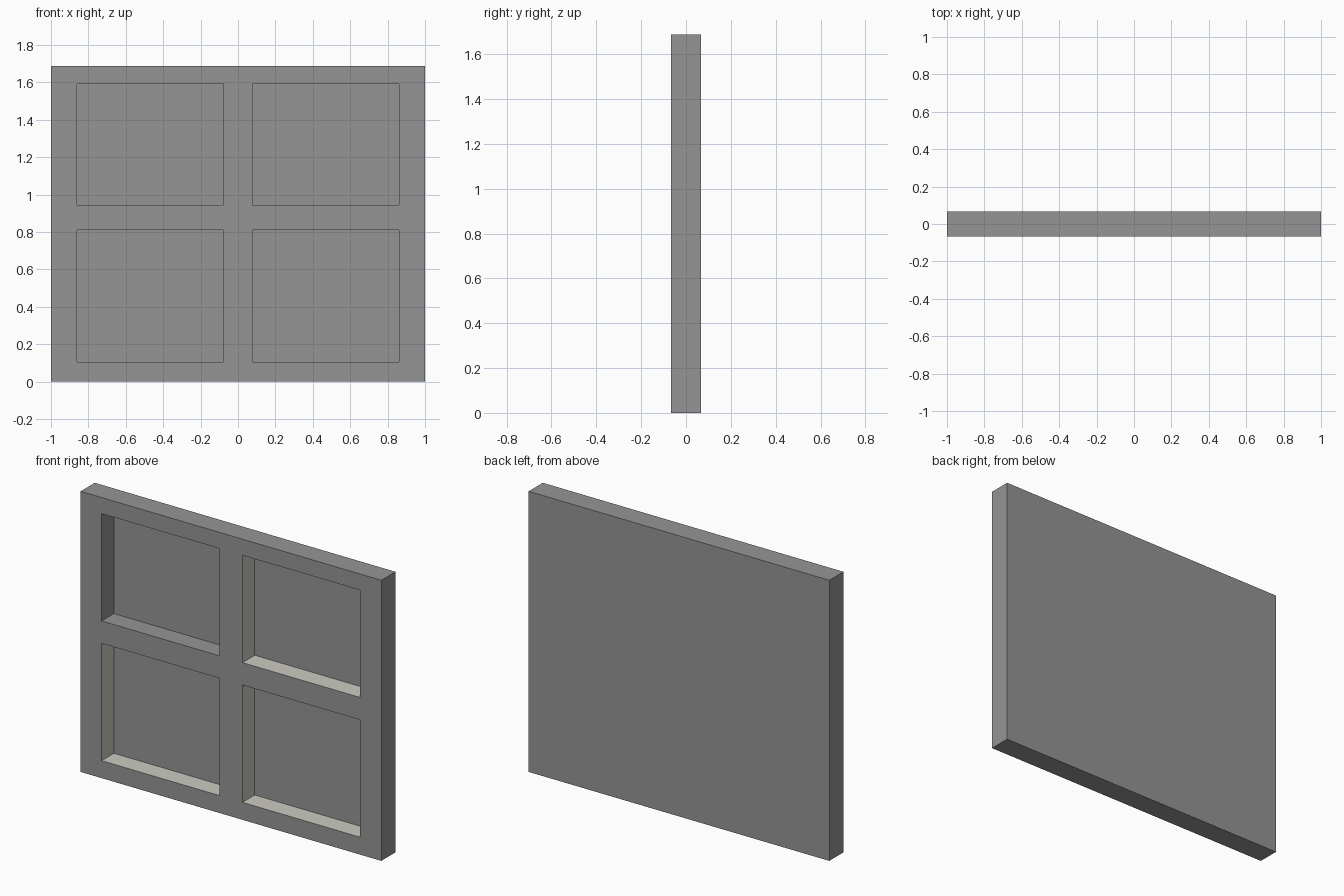
import bpy
import bmesh
from mathutils import Vector

default = bpy.data.objects.get("Cube")
if default:
    bpy.data.objects.remove(default, do_unlink=True)


def make_material(name, color):
    mat = bpy.data.materials.new(name)
    mat.use_nodes = True
    mat.diffuse_color = color
    mat.node_tree.nodes["Principled BSDF"].inputs["Base Color"].default_value = color
    return mat


grey = make_material("grey", (0.30, 0.30, 0.30, 1))
pale = make_material("pale_stone", (0.60, 0.60, 0.54, 1))

# Panel layout: outer edges, recess edges and the central bars
xs = [-1, -0.86, -0.077, 0.077, 0.86, 1]
zs = [0, 0.105, 0.81, 0.945, 1.59, 1.687]
front, back = -0.067, 0.067
recess_depth = 0.116

bm = bmesh.new()
grid = [[bm.verts.new((x, front, z)) for z in zs] for x in xs]

# Front face, keeping the four recess cells
recesses = []
for i in range(5):
    for j in range(5):
        face = bm.faces.new((grid[i][j], grid[i + 1][j],
                             grid[i + 1][j + 1], grid[i][j + 1]))
        if i % 2 and j % 2:
            recesses.append(face)

# Outer sides and back
rim = [e for e in bm.edges if e.is_boundary]
sides = bmesh.ops.extrude_edge_only(bm, edges=rim)["geom"]
bmesh.ops.translate(bm, vec=Vector((0, back - front, 0)),
                    verts=[v for v in sides if isinstance(v, bmesh.types.BMVert)])
bmesh.ops.holes_fill(bm, edges=[e for e in bm.edges if e.is_boundary], sides=0)

# Recesses pushed in, with pale walls except in the upper right-hand one
for floor in bmesh.ops.extrude_discrete_faces(bm, faces=recesses)["faces"]:
    bmesh.ops.translate(bm, vec=Vector((0, recess_depth, 0)), verts=floor.verts)
    center = floor.calc_center_median()
    if center.x > 0 or center.z < 0.9:
        for edge in floor.edges:
            for face in edge.link_faces:
                if face != floor:
                    face.material_index = 1

bmesh.ops.recalc_face_normals(bm, faces=bm.faces)
mesh = bpy.data.meshes.new("window_panel")
bm.to_mesh(mesh)
bm.free()
mesh.materials.append(grey)
mesh.materials.append(pale)
panel = bpy.data.objects.new("window_panel", mesh)
bpy.context.collection.objects.link(panel)
